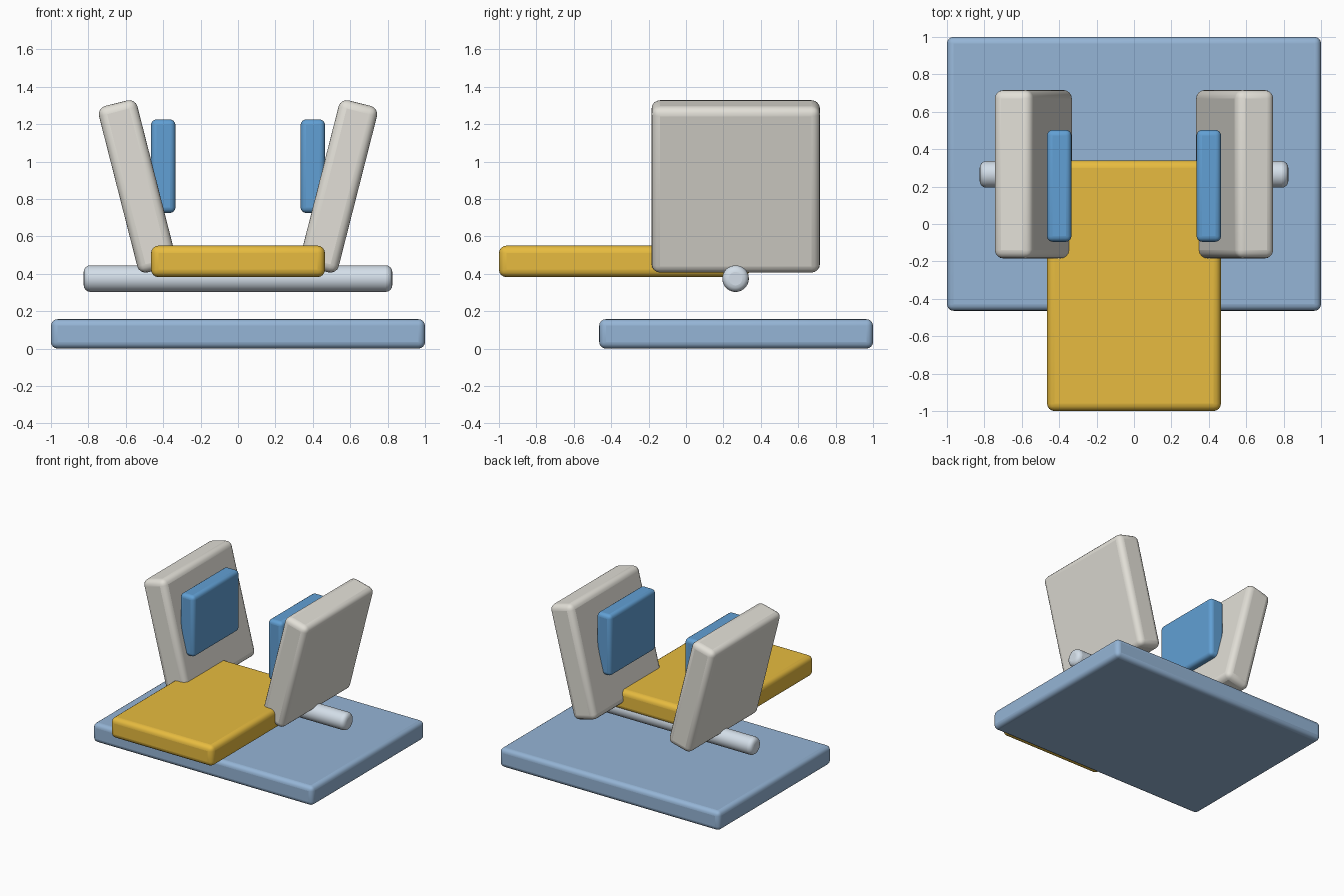
import bpy
from math import radians

if "Cube" in bpy.data.objects:
    bpy.data.objects.remove(bpy.data.objects["Cube"])


def finish(obj, name, color, bevel):
    obj.name = name
    mat = bpy.data.materials.get(color[0]) or bpy.data.materials.new(color[0])
    mat.diffuse_color = (*color[1], 1)
    mat.use_nodes = True
    mat.node_tree.nodes["Principled BSDF"].inputs["Base Color"].default_value = mat.diffuse_color
    obj.data.materials.append(mat)
    mod = obj.modifiers.new("rounded_edges", 'BEVEL')
    mod.width = bevel
    mod.segments = 4
    mod.limit_method = 'ANGLE'
    mod.angle_limit = radians(40)
    bpy.ops.object.shade_smooth_by_angle(angle=radians(35))
    return obj


def box(name, center, size, color, bevel, tilt=0):
    bpy.ops.mesh.primitive_cube_add(size=1, location=center)
    obj = bpy.context.object
    obj.scale = size
    bpy.ops.object.transform_apply(location=False, rotation=False, scale=True)
    obj.rotation_euler.y = tilt
    return finish(obj, name, color, bevel)


PALE_BLUE = ("pale_blue", (0.30, 0.46, 0.67))
YELLOW = ("yellow", (0.80, 0.50, 0.05))
BLUE = ("blue", (0.12, 0.35, 0.66))
IVORY = ("ivory", (0.76, 0.74, 0.68))
STEEL = ("steel", (0.66, 0.74, 0.82))

# Base plate and forward platform
box("base_plate", (0, 0.268, 0.0785), (2.0, 1.464, 0.157), PALE_BLUE, 0.035)
box("platform", (0, -0.33, 0.466), (0.93, 1.34, 0.168), YELLOW, 0.04)

# Cross axle
bpy.ops.mesh.primitive_cylinder_add(vertices=40, radius=0.071, depth=1.65,
                                    location=(0, 0.265, 0.374),
                                    rotation=(0, radians(90), 0))
finish(bpy.context.object, "axle", STEEL, 0.035)

# Leaning side panels with upright inner pads
for side, label in ((-1, "left"), (1, "right")):
    box(f"{label}_panel", (side * 0.538, 0.266, 0.867), (0.212, 0.9, 0.918),
        IVORY, 0.045, side * radians(14.3))
    box(f"{label}_pad", (side * 0.4, 0.204, 0.975), (0.131, 0.598, 0.5),
        BLUE, 0.03)
